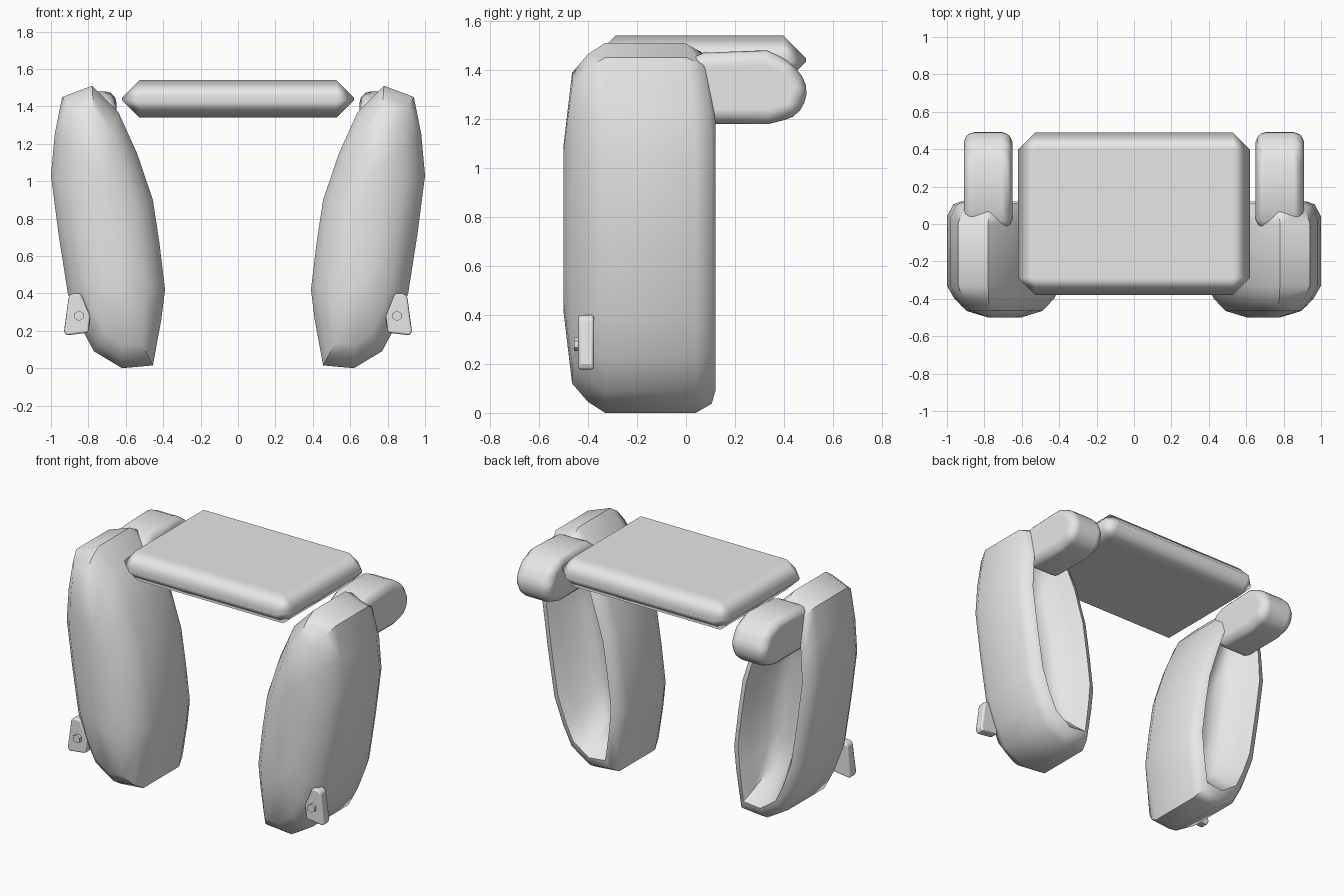
import bpy, bmesh
from mathutils import Matrix

cube = bpy.data.objects.get("Cube")
if cube:
    bpy.data.objects.remove(cube, do_unlink=True)

grey = bpy.data.materials.new("plain grey")
grey.use_nodes = True
grey.diffuse_color = (0.8, 0.8, 0.8, 1)
grey.node_tree.nodes["Principled BSDF"].inputs["Base Color"].default_value = (0.8, 0.8, 0.8, 1)


def finish(name, bm, angle, bevel=0, segments=1):
    """Turn a bmesh into a shaded object, optionally with bevelled edges."""
    bmesh.ops.recalc_face_normals(bm, faces=bm.faces)
    mesh = bpy.data.meshes.new(name)
    bm.to_mesh(mesh)
    bm.free()
    obj = bpy.data.objects.new(name, mesh)
    bpy.context.collection.objects.link(obj)
    mesh.materials.append(grey)
    bpy.ops.object.select_all(action='DESELECT')
    obj.select_set(True)
    bpy.context.view_layer.objects.active = obj
    bpy.ops.object.shade_smooth_by_angle(angle=angle)
    if bevel:
        mod = obj.modifiers.new("rounded edges", 'BEVEL')
        mod.width = bevel
        mod.segments = segments
        mod.limit_method = 'ANGLE'
        mod.harden_normals = True
        for poly in mesh.polygons:
            poly.use_smooth = True
    return obj


def loft(rings):
    """Skin a list of equal closed rings and cap both ends."""
    bm = bmesh.new()
    loops = [[bm.verts.new(p) for p in ring] for ring in rings]
    n = len(loops[0])
    for a, b in zip(loops, loops[1:]):
        for i in range(n):
            j = (i + 1) % n
            bm.faces.new((a[i], a[j], b[j], b[i]))
    bm.faces.new(loops[0])
    bm.faces.new(loops[-1])
    return bm


# Outline of one leg shell, as (x, z)
OUTLINE = [(0.78, 1.51), (0.94, 1.45), (0.98, 1.25), (1.0, 1.03), (0.96, 0.72),
           (0.91, 0.40), (0.84, 0.22), (0.77, 0.09), (0.62, 0.0), (0.455, 0.015),
           (0.41, 0.26), (0.39, 0.42), (0.42, 0.67), (0.455, 0.9), (0.54, 1.15),
           (0.64, 1.37)]

# Front dome, side wall, rolled rim and hollow back: (x scale, z scale, y)
SECTIONS = [(0.25, 0.45, -0.5), (0.63, 0.84, -0.465), (0.86, 0.94, -0.40),
            (1, 1, -0.33), (1, 1, 0.04), (0.88, 0.95, 0.105), (0.74, 0.88, 0.12),
            (0.6, 0.8, 0.05), (0.4, 0.65, -0.06), (0.2, 0.4, -0.10)]


def axis(z):
    return 0.57 + 0.16 * z


def shell_ring(side, sx, sz, y):
    ring = []
    for x, z in OUTLINE:
        height = 0.75 + (z - 0.75) * sz
        lean = 0.15 * max(0, height - 1.2) if y > 0 else 0
        ring.append((side * (axis(height) + (x - axis(z)) * sx), y - lean, height))
    return ring


# Pad profile as (y, z), and clip profile as (x, z)
PAD = [(-0.04, 1.42), (0.07, 1.47), (0.33, 1.48), (0.44, 1.43), (0.505, 1.32),
       (0.46, 1.21), (0.34, 1.18), (0.02, 1.18)]
CLIP = [(0.80, 0.19), (0.92, 0.175), (0.93, 0.20), (0.905, 0.385), (0.885, 0.40),
        (0.84, 0.40), (0.79, 0.28)]

for side, label in ((1, "left"), (-1, "right")):
    # Curved leg shell, hollow at the back
    finish(label + "_leg_shell", loft([shell_ring(side, *s) for s in SECTIONS]), 0.85)

    # Rounded pad behind the top of the shell
    pad = loft([[(side * x, y, z) for y, z in PAD] for x in (0.65, 0.91)])
    finish(label + "_rear_pad", pad, 0.9, 0.065, 3)

    # Small clip low on the outer side
    clip = loft([[(side * x, y, z) for x, z in CLIP] for y in (-0.44, -0.375)])
    finish(label + "_clip", clip, 0.5, 0.012, 2)

    # Six-sided bolt on the clip
    bolt = bmesh.new()
    place = Matrix.Translation((side * 0.85, -0.443, 0.28)) @ Matrix.Rotation(1.5708, 4, 'X')
    bmesh.ops.create_cone(bolt, cap_ends=True, segments=6, radius1=0.028,
                          radius2=0.028, depth=0.03, matrix=place)
    finish(label + "_clip_bolt", bolt, 0.5)

# Flat top panel with wide bevelled edges
panel = bmesh.new()
bmesh.ops.create_cube(panel, size=1, matrix=Matrix.Translation((0, 0.055, 1.44))
                      @ Matrix.Diagonal((1.24, 0.87, 0.2, 1)))
finish("top_panel", panel, 0.9, 0.093, 1)
